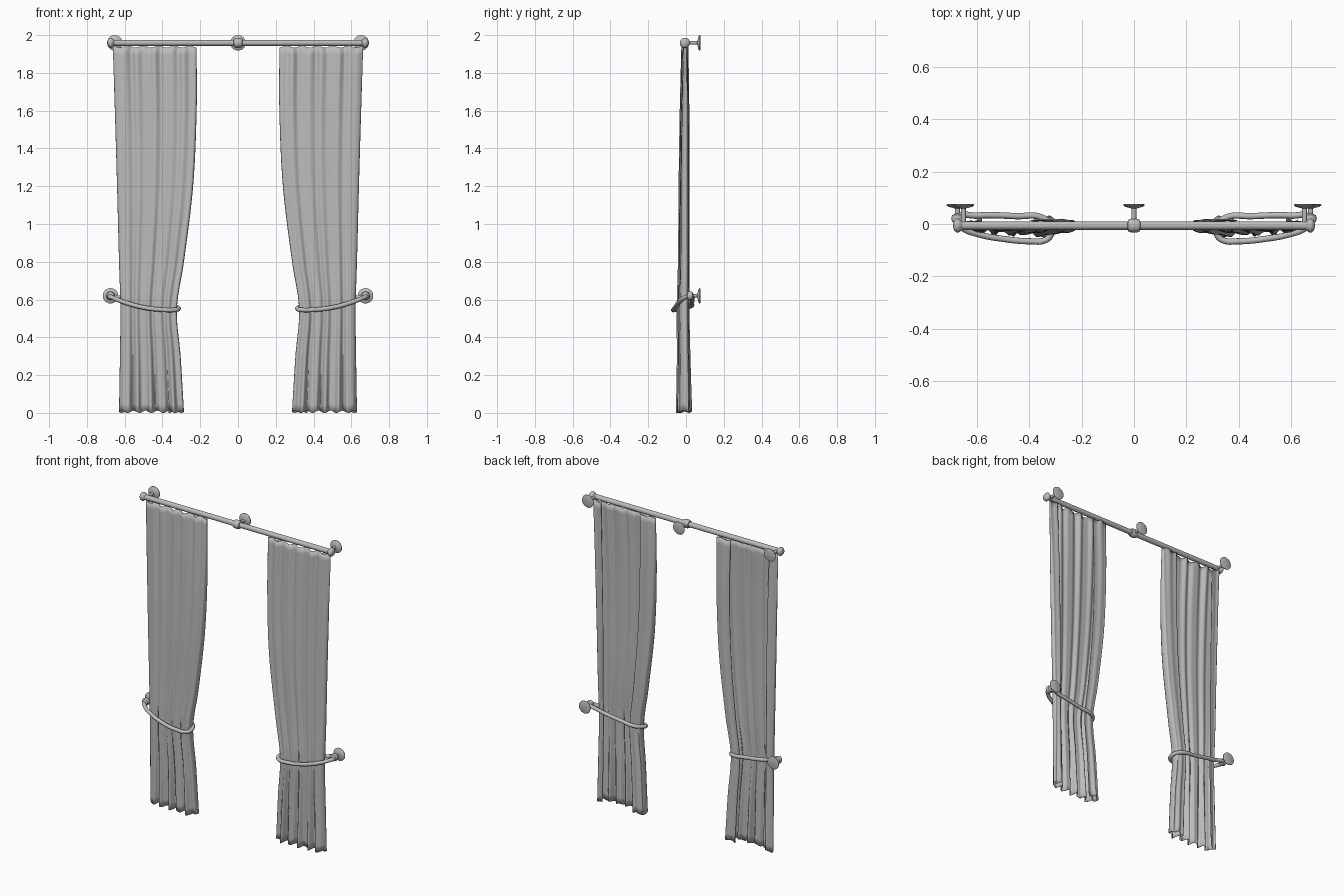
import bpy, bmesh, math
from mathutils import Vector

cube = bpy.data.objects.get("Cube")
if cube:
    bpy.data.objects.remove(cube, do_unlink=True)


def make_material(name, value):
    mat = bpy.data.materials.new(name)
    mat.use_nodes = True
    colour = (value, value, value, 1)
    mat.diffuse_color = colour
    mat.node_tree.nodes["Principled BSDF"].inputs["Base Color"].default_value = colour
    return mat


GREY = make_material("plain grey", 0.5)
ROD_Y, ROD_Z = -0.006, 1.959


def finish(name, bm, angle=40):
    """Turn a bmesh into a smooth shaded object."""
    bmesh.ops.recalc_face_normals(bm, faces=bm.faces)
    mesh = bpy.data.meshes.new(name)
    bm.to_mesh(mesh)
    bm.free()
    mesh.materials.append(GREY)
    obj = bpy.data.objects.new(name, mesh)
    bpy.context.collection.objects.link(obj)
    bpy.ops.object.select_all(action="DESELECT")
    obj.select_set(True)
    bpy.context.view_layer.objects.active = obj
    bpy.ops.object.shade_smooth_by_angle(angle=math.radians(angle))
    return obj


def lathe(name, profile, origin, axis, sides=24):
    """Revolve (radius, offset) pairs round an axis, closing both ends."""
    axis = Vector(axis)
    side = Vector((0, 0, 1))
    other = axis.cross(side)
    bm = bmesh.new()
    rings = []
    for radius, offset in profile:
        ring = []
        for i in range(sides):
            a = math.tau * i / sides
            ring.append(bm.verts.new(Vector(origin) + axis * offset
                        + (side * math.cos(a) + other * math.sin(a)) * radius))
        rings.append(ring)
    for low, high in zip(rings, rings[1:]):
        for i in range(sides):
            j = (i + 1) % sides
            bm.faces.new((low[i], low[j], high[j], high[i]))
    bm.faces.new(rings[0])
    bm.faces.new(rings[-1])
    return finish(name, bm)


def smooth_lookup(keys, z):
    """Cubic interpolation of every column of a table keyed by height."""
    def slope(i, c):
        a, b = keys[max(i - 1, 0)], keys[min(i + 1, len(keys) - 1)]
        return (b[c] - a[c]) / (b[0] - a[0])
    i = 0
    while i < len(keys) - 2 and z > keys[i + 1][0]:
        i += 1
    a, b = keys[i], keys[i + 1]
    h = b[0] - a[0]
    t = (z - a[0]) / h
    out = []
    for c in range(1, len(a)):
        out.append((2 * t**3 - 3 * t**2 + 1) * a[c] + (t**3 - 2 * t**2 + t) * h * slope(i, c)
                   + (3 * t**2 - 2 * t**3) * b[c] + (t**3 - t**2) * h * slope(i + 1, c))
    return out


def ease(t):
    t = min(max(t, 0), 1)
    return t * t * (3 - 2 * t)


# Curtain shape: height, outer edge, inner edge, front depth, back depth, fold size
CURTAIN = [
    (0, .632, .284, -.032, .024, .015),
    (.3, .627, .302, -.036, .018, .009),
    (.55, .624, .322, -.042, .014, .006),
    (.8, .632, .284, -.036, .016, .005),
    (1.2, .643, .235, -.034, .016, .004),
    (1.6, .655, .216, -.026, .014, .005),
    (1.945, .666, .216, -.014, .008, .007),
]


def curtain(name, sign, columns=110, rows=48):
    """A hanging sheet with both side edges folded round to the back."""
    bm = bmesh.new()
    grid = []
    top = CURTAIN[-1][0]
    for r in range(rows + 1):
        z = top * r / rows
        outer, inner, front, back, size = smooth_lookup(CURTAIN, z)
        row = []
        for c in range(columns + 1):
            k = -.14 + 1.38 * c / columns
            # position across the width, reflected at the two folds
            s = math.hypot(k, .01) if k < .5 else 1 - math.hypot(1 - k, .01)
            wave = size * (math.sin(math.tau * 5.5 * k + .6)
                           + .5 * math.sin(math.tau * 9 * k + 1.5))
            front_weight = ease((k + .03) / .06) * ease((1.03 - k) / .06)
            y = back + (front - back) * front_weight
            y = y * (.65 + .35 * s) + wave * (.35 + .65 * front_weight)
            # scalloped heading and a slightly uneven bottom hem
            lift = -.006 * (1 - math.cos(math.tau * 5.5 * k)) * ease((z - 1.7) / .24)
            lift += .006 * (1 + math.sin(math.tau * 5.5 * k)) * ease((.2 - z) / .2)
            row.append(bm.verts.new((sign * (outer + (inner - outer) * s), y, z + lift)))
        grid.append(row)
    for low, high in zip(grid, grid[1:]):
        for c in range(columns):
            bm.faces.new((low[c], low[c + 1], high[c + 1], high[c]))
    obj = finish(name, bm, 70)
    solid = obj.modifiers.new("cloth thickness", "SOLIDIFY")
    solid.thickness = .003
    solid.offset = 0


# Tieback cord path: from the hook, across the front, round and behind
CORD = [(.678, .02, .618), (.655, -.015, .606), (.6, -.038, .585), (.5, -.057, .558),
        (.4, -.066, .546), (.34, -.062, .545), (.317, -.04, .549), (.32, -.005, .558),
        (.35, .024, .565), (.45, .03, .578), (.6, .032, .603)]


def cord(name, sign):
    data = bpy.data.curves.new(name, "CURVE")
    data.dimensions = "3D"
    data.bevel_depth = .012
    data.bevel_resolution = 3
    data.resolution_u = 8
    spline = data.splines.new("BEZIER")
    spline.bezier_points.add(len(CORD) - 1)
    for point, (x, y, z) in zip(spline.bezier_points, CORD):
        point.co = (sign * x, y, z)
        point.handle_left_type = point.handle_right_type = "AUTO"
    spline.use_cyclic_u = True
    data.materials.append(GREY)
    obj = bpy.data.objects.new(name, data)
    bpy.context.collection.objects.link(obj)


# Domed wall plate with its post, running forward from the wall
WALL_Y = .077
PLATE = [(.034, 0), (.041, .003), (.041, .006), (.034, .011), (.018, .015), (.009, .018)]
# Rounded collar and end knob, revolved round the rod
COLLAR = [(.016, -.024), (.022, -.022), (.026, -.012), (.027, 0),
          (.026, .012), (.022, .022), (.016, .024)]
KNOB = [(.016, -.006), (.02, 0), (.025, .005), (.027, .012),
        (.025, .02), (.018, .026), (.008, .029)]


def wall_mount(name, x, z, reach):
    lathe(name, PLATE + [(.009, reach)], (x, WALL_Y, z), (0, -1, 0))


# Rod and its centre support
lathe("curtain_rod", [(.016, -.68), (.016, .68)], (0, ROD_Y, ROD_Z), (1, 0, 0))
lathe("centre_collar", COLLAR, (0, ROD_Y, ROD_Z), (1, 0, 0))
wall_mount("centre_bracket", 0, ROD_Z, .075)

# Everything that occurs on both sides
for side, sign in (("left", 1), ("right", -1)):
    curtain(side + "_curtain", sign)
    cord(side + "_tieback", sign)
    wall_mount(side + "_rod_bracket", sign * .652, ROD_Z, .075)
    wall_mount(side + "_tieback_mount", sign * .675, .62, .05)
    lathe(side + "_rod_knob", KNOB, (sign * .662, ROD_Y, ROD_Z), (sign, 0, 0))
    lathe(side + "_tieback_hook", [(.009, -.02), (.02, -.014), (.024, 0), (.02, .012), (.009, .018)],
          (sign * .675, .02, .62), (0, -1, 0))
